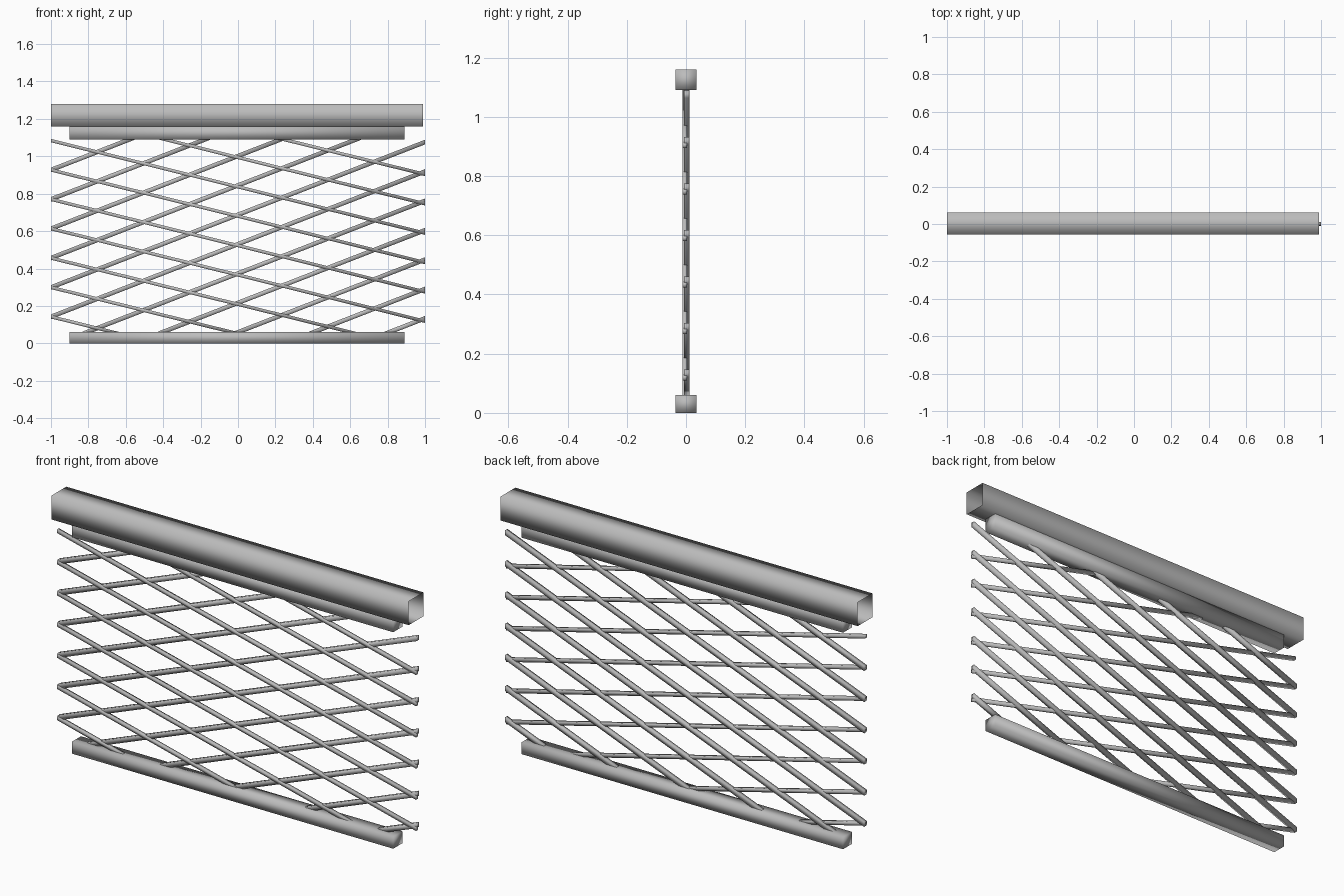
import bpy
import bmesh

if "Cube" in bpy.data.objects:
    bpy.data.objects.remove(bpy.data.objects["Cube"])

grey = bpy.data.materials.new("plain grey")
grey.diffuse_color = (0.5, 0.5, 0.5, 1)
grey.use_nodes = True
grey.node_tree.nodes["Principled BSDF"].inputs["Base Color"].default_value = grey.diffuse_color


def bar(name, start, end, y, half_y, half_z, capped=True):
    """Square bar between two (x, z) points with upright ends, shaded smooth."""
    bm = bmesh.new()
    rings = []
    for x, z in (start, end):
        rings.append([bm.verts.new((x, y + sy * half_y, z + sz * half_z))
                      for sy, sz in ((-1, -1), (1, -1), (1, 1), (-1, 1))])
    a, b = rings
    for i in range(4):
        j = (i + 1) % 4
        bm.faces.new((a[i], a[j], b[j], b[i]))
    if capped:
        bm.faces.new(a[::-1])
        bm.faces.new(b)
    bmesh.ops.recalc_face_normals(bm, faces=bm.faces)
    for f in bm.faces:
        f.smooth = True
    mesh = bpy.data.meshes.new(name)
    bm.to_mesh(mesh)
    bm.free()
    mesh.materials.append(grey)
    obj = bpy.data.objects.new(name, mesh)
    bpy.context.collection.objects.link(obj)
    return obj


# Rails: the headrail is an open square tube, the other two are solid
bar("headrail", (-1, 1.22), (0.99, 1.22), 0.003, 0.059, 0.06, capped=False)
bar("upper_rail", (-0.9, 1.125), (0.89, 1.125), 0, 0.036, 0.035)
bar("bottom_rail", (-0.9, 0.03), (0.89, 0.03), 0, 0.036, 0.03)

LOW, HIGH = 0.05, 1.1


def lattice(name, left_heights, rise, y, half_y, half_z):
    """Parallel rods across the width, cut off inside the rails."""
    for z0 in left_heights:
        hits = sorted(((LOW - z0) / rise * 2 - 1, (HIGH - z0) / rise * 2 - 1))
        x1, x2 = max(-1, hits[0]), min(1, hits[1])
        if x2 - x1 > 0.02:
            ends = [(x, z0 + rise * (x + 1) / 2) for x in (x1, x2)]
            bar(name, ends[0], ends[1], y, half_y, half_z)


# Crossing rods
STEP = 0.157
lattice("falling_rod", [0.142 + STEP * i for i in range(9)], -0.495, -0.004, 0.008, 0.009)
lattice("rising_rod", [0.142 + STEP * i for i in range(-5, 6)], 0.777, 0.002, 0.009, 0.0125)
